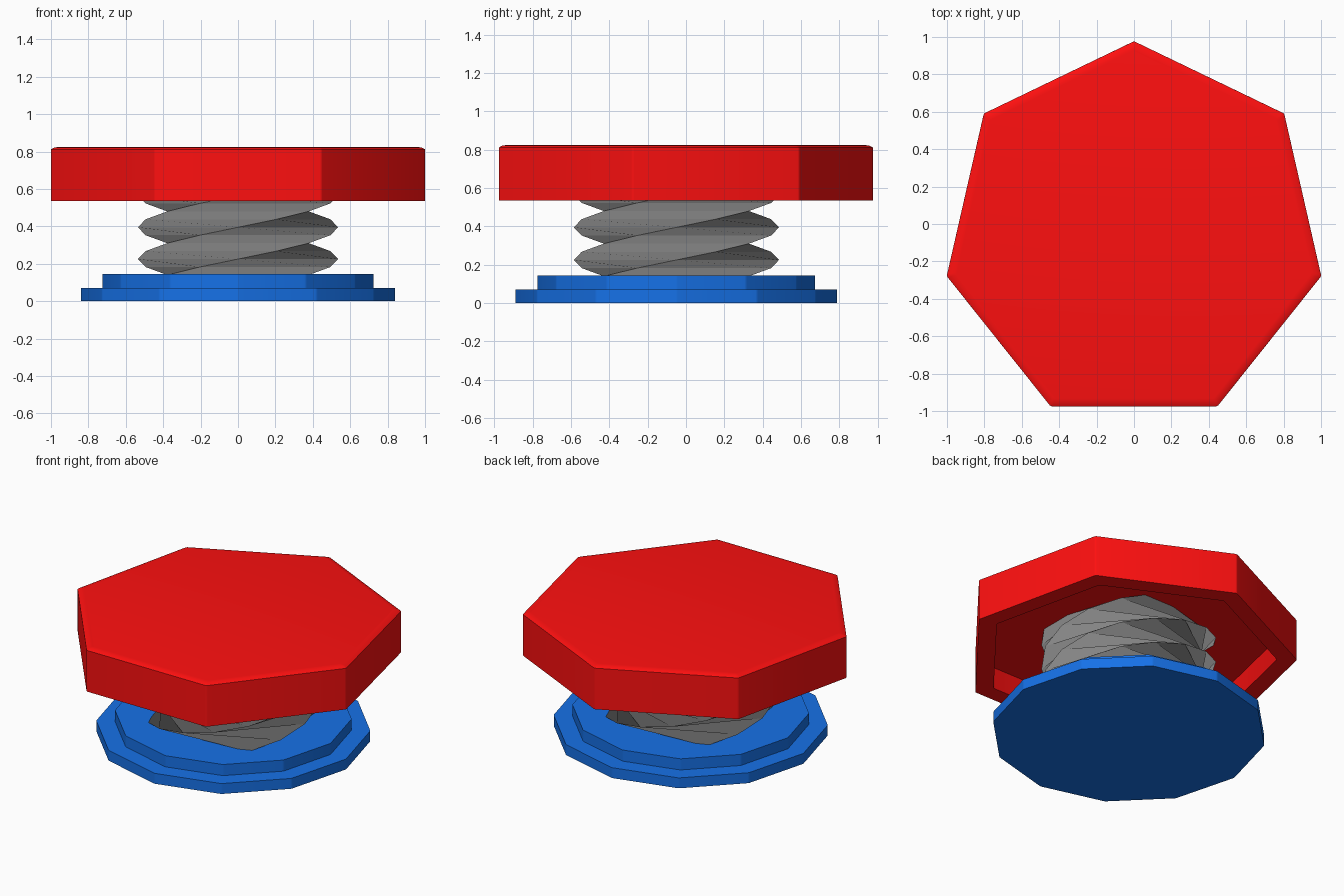
import bpy, bmesh
from math import pi, cos, sin, radians

if "Cube" in bpy.data.objects:
    bpy.data.objects.remove(bpy.data.objects["Cube"])

CY = -0.05  # common axis of all parts


def loft(name, sides, rings, color, soften=0):
    """Stack n-sided rings given as (radius, z, angle) and cap both ends."""
    bm = bmesh.new()
    loops = []
    for r, z, a in rings:
        loops.append([bm.verts.new((r * cos(a + 2 * pi * i / sides),
                                    CY + r * sin(a + 2 * pi * i / sides), z))
                      for i in range(sides)])
    for lo, hi in zip(loops, loops[1:]):
        for i in range(sides):
            j = (i + 1) % sides
            bm.faces.new((lo[i], lo[j], hi[j], hi[i]))
    bm.faces.new(loops[0][::-1])
    bm.faces.new(loops[-1])
    bmesh.ops.recalc_face_normals(bm, faces=bm.faces)
    if soften:  # round the corner edges that run up the sides
        corners = [bm.edges.get((lo[i], hi[i]))
                   for lo, hi in zip(loops, loops[1:]) for i in range(sides)]
        bmesh.ops.bevel(bm, geom=corners, offset=soften, segments=3,
                        profile=0.5, affect='EDGES', clamp_overlap=True)
    me = bpy.data.meshes.new(name)
    bm.to_mesh(me)
    bm.free()
    if soften:
        me.shade_smooth()
        me.set_sharp_from_angle(angle=radians(29))
    ob = bpy.data.objects.new(name, me)
    bpy.context.collection.objects.link(ob)
    mat = bpy.data.materials.new(name + "_paint")
    mat.diffuse_color = (*color, 1)
    mat.use_nodes = True
    mat.node_tree.nodes["Principled BSDF"].inputs["Base Color"].default_value = mat.diffuse_color
    me.materials.append(mat)
    return ob


# Stepped twelve-sided base
loft("base", 12, [(0.84, 0, 0), (0.84, 0.07, 0), (0.725, 0.07, 0), (0.725, 0.145, 0)],
     (0.008, 0.165, 0.8), 0.008)

# Twisted square stem: a sixteenth of a turn per layer makes the thread
STEP = 0.0425
loft("threaded_stem", 4,
     [(0.535, 0.14 + STEP * k, pi / 4 + k * pi / 8) for k in range(14)],
     (0.23, 0.23, 0.23))

# Seven-sided cap: recessed underside, outer wall, softened top edge
cap_profile = [(0.905, 0.68), (0.905, 0.535), (1.027, 0.535), (1.027, 0.812),
               (1.01, 0.821), (0.98, 0.825)]
loft("cap", 7, [(r, z, pi / 2) for r, z in cap_profile], (1.0, 0.005, 0.005), 0.008)
